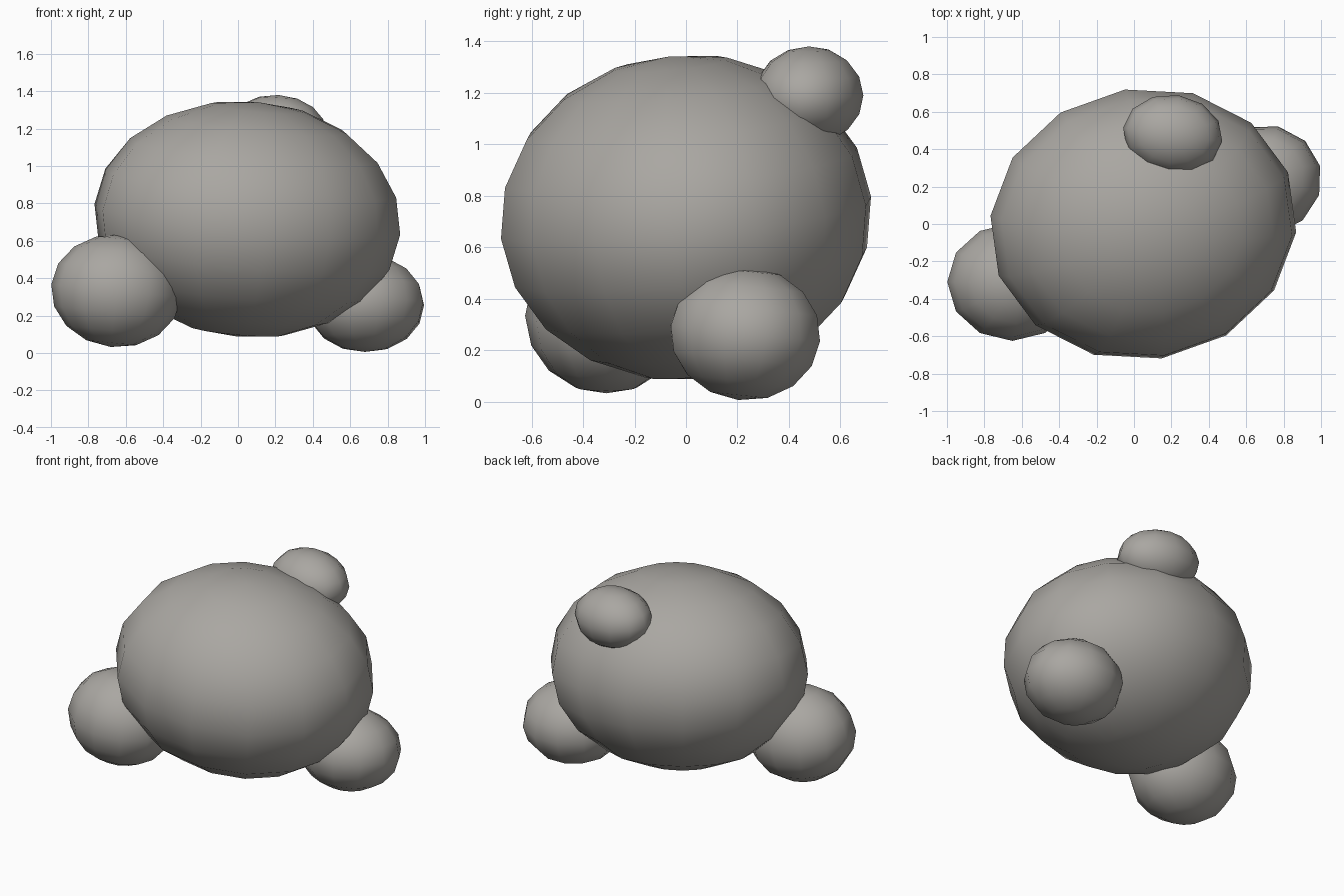
import bpy

cube = bpy.data.objects.get("Cube")
if cube:
    bpy.data.objects.remove(cube, do_unlink=True)

# One warm grey for every part
grey = bpy.data.materials.new("warm_grey")
grey.use_nodes = True
colour = (0.40, 0.385, 0.36, 1)
grey.diffuse_color = colour
grey.node_tree.nodes["Principled BSDF"].inputs["Base Color"].default_value = colour


def ellipsoid(name, centre, radii, tilt, segments, rings):
    """Low-poly, smooth-shaded ellipsoid."""
    bpy.ops.mesh.primitive_uv_sphere_add(segments=segments, ring_count=rings, radius=1,
                                         location=centre, rotation=tilt)
    part = bpy.context.object
    part.name = name
    part.scale = radii
    part.data.materials.append(grey)
    bpy.ops.object.shade_smooth()
    return part


# Large tilted body
ellipsoid("body", (0.05, 0, 0.715), (0.827, 0.73, 0.632), (0.113, 0.079, 0.145), 14, 10)

# Two rounded feet and a round tail
ellipsoid("right_foot", (-0.65, -0.31, 0.333), (0.35, 0.315, 0.302), (0, 0.1, 0), 12, 8)
ellipsoid("left_foot", (0.68, 0.23, 0.265), (0.325, 0.3, 0.26), (-0.1, 0.03, 0.25), 12, 8)
ellipsoid("tail", (0.207, 0.478, 1.19), (0.268, 0.213, 0.19), (0, 0.05, -0.14), 12, 8)
